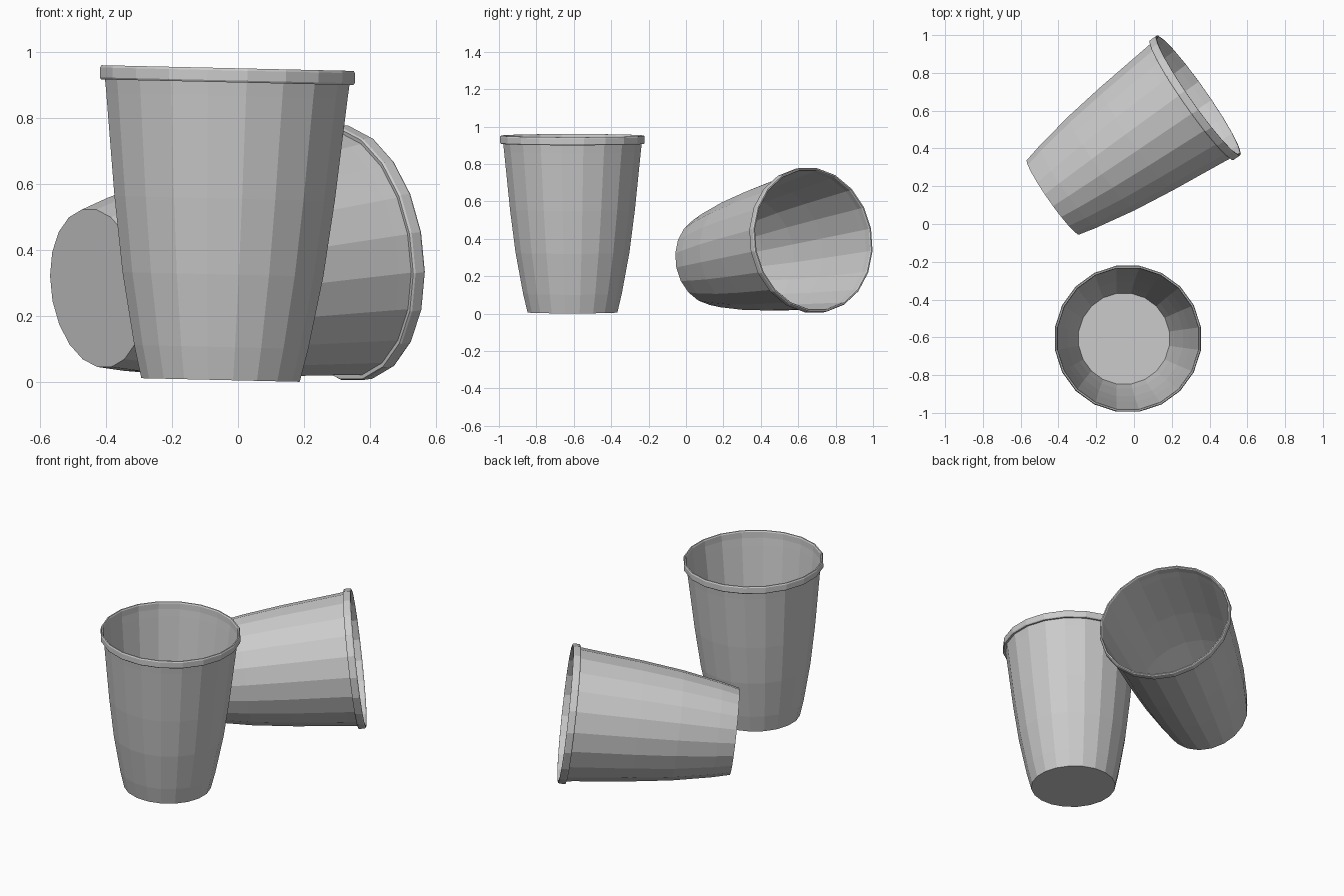
import bpy
import bmesh
from math import radians, pi, sin, cos

if "Cube" in bpy.data.objects:
    bpy.data.objects.remove(bpy.data.objects["Cube"])

SIDES = 20

# half profile: (radius, height) from the base edge up the wall, then round the rolled lip
WALL = [(0.243, 0.0), (0.267, 0.10), (0.308, 0.32), (0.338, 0.55),
        (0.370, 0.86), (0.375, 0.903)]
LIP = [(0.375, 0.903), (0.376, 0.938), (0.380, 0.945), (0.387, 0.945),
       (0.391, 0.938), (0.391, 0.908), (0.387, 0.902)]


def ring(bm, r, z):
    return [bm.verts.new((r * cos(2 * pi * (i + 0.5) / SIDES),
                          r * sin(2 * pi * (i + 0.5) / SIDES), z))
            for i in range(SIDES)]


def bridge(bm, a, b):
    for i in range(SIDES):
        j = (i + 1) % SIDES
        bm.faces.new((a[i], a[j], b[j], b[i]))


def add_object(name, bm, location, rotation):
    mesh = bpy.data.meshes.new(name)
    bm.to_mesh(mesh)
    bm.free()
    obj = bpy.data.objects.new(name, mesh)
    obj.location = location
    obj.rotation_euler = rotation
    bpy.context.collection.objects.link(obj)
    return obj


def add_cup(name, location, rotation):
    # thin tapered body with a flat floor
    bm = bmesh.new()
    rings = [ring(bm, r, z) for r, z in WALL]
    for a, b in zip(rings, rings[1:]):
        bridge(bm, a, b)
    bm.faces.new(rings[0][::-1])
    add_object(name + "_body", bm, location, rotation)

    # closed band around the mouth
    bm = bmesh.new()
    rings = [ring(bm, r, z) for r, z in LIP]
    for a, b in zip(rings, rings[1:] + rings[:1]):
        bridge(bm, a, b)
    bmesh.ops.recalc_face_normals(bm, faces=bm.faces)
    add_object(name + "_rim", bm, location, rotation)


# standing cup, leaning very slightly to the right
add_cup("standing_cup", (-0.053, -0.607, 0.007), (0, radians(1.3), 0))

# cup lying on its side, mouth towards the back right
add_cup("fallen_cup", (-0.428, 0.142, 0.285), (0, radians(83.3), radians(35)))
